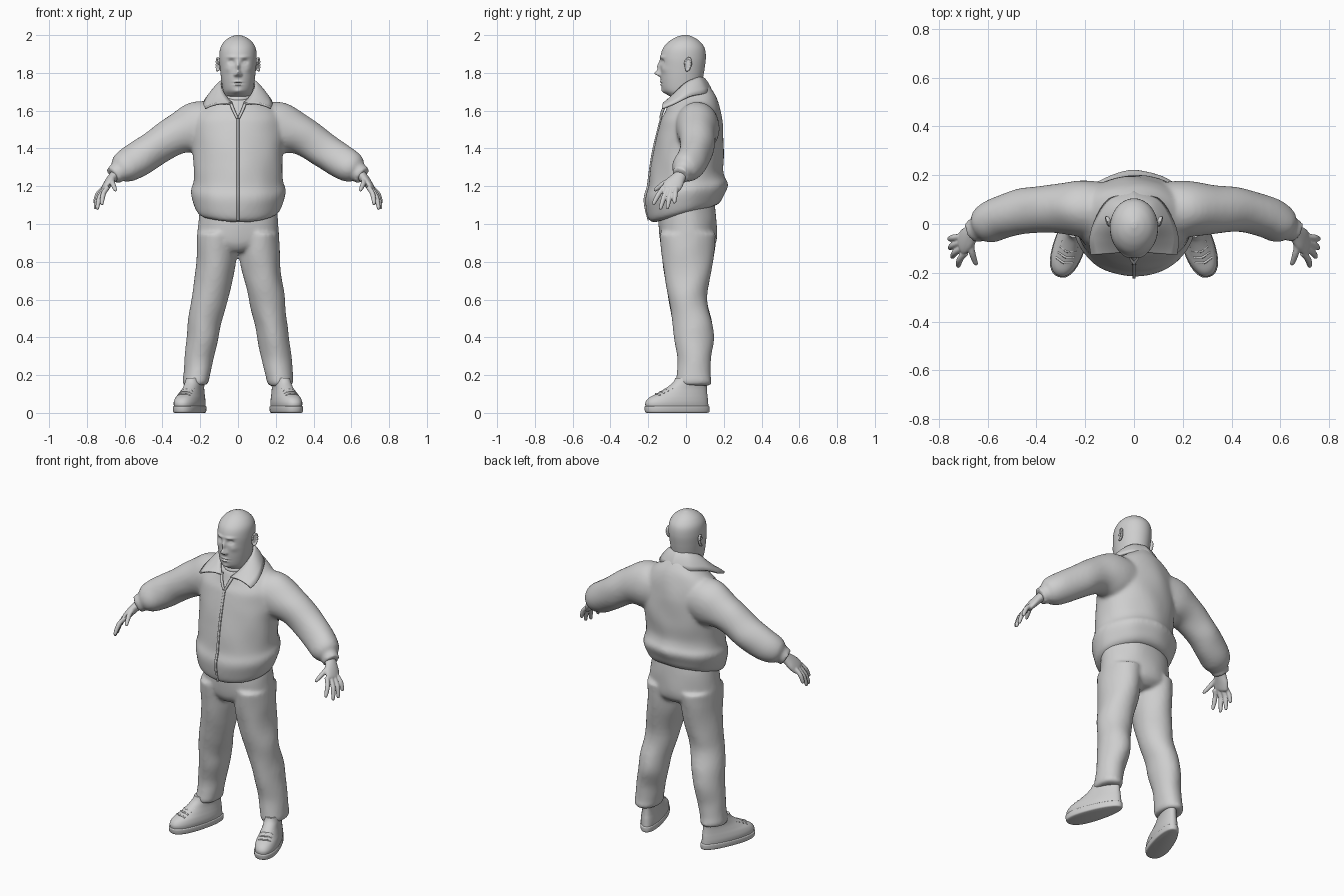
import bpy, bmesh, math
from mathutils import Vector, Matrix, noise

cube = bpy.data.objects.get("Cube")
if cube:
    bpy.data.objects.remove(cube, do_unlink=True)

grey = bpy.data.materials.new("plain_grey")
grey.use_nodes = True
tone = (.62, .62, .62, 1)
grey.diffuse_color = tone
grey.node_tree.nodes["Principled BSDF"].inputs["Base Color"].default_value = tone


def smooth_rows(rows, steps):
    """Spline through rows of numbers."""
    out, last = [], len(rows) - 1
    for i in range(last):
        quad = (rows[max(i - 1, 0)], rows[i], rows[i + 1], rows[min(i + 2, last)])
        for k in range(steps):
            t = k / steps
            out.append(tuple(
                b + .5 * t * (c - a + t * (2 * a - 5 * b + 4 * c - d + t * (3 * b - a - 3 * c + d)))
                for a, b, c, d in zip(*quad)))
    out.append(rows[-1])
    return out


def loft(bm, rows, sides=40, steps=5, along=False, power=1.0):
    """Skin oval rings (x, y, z, radius, depth), flat or square to their path."""
    rows = smooth_rows(rows, steps)
    centres = [Vector(r[:3]) for r in rows]
    rings, new = [], []
    for i, row in enumerate(rows):
        u, v = Vector((1, 0, 0)), Vector((0, 1, 0))
        if along:
            t = (centres[min(i + 1, len(rows) - 1)] - centres[max(i - 1, 0)]).normalized()
            v = (v - t * v.dot(t)).normalized()
            u = t.cross(v)
        ring = []
        for k in range(sides):
            angle = math.tau * k / sides
            c, s = [math.copysign(abs(f) ** power, f) for f in (math.cos(angle), math.sin(angle))]
            ring.append(bm.verts.new(centres[i] + u * row[3] * c + v * row[4] * s))
        rings.append(ring)
        new += ring
    for low, high in zip(rings, rings[1:]):
        for k in range(sides):
            n = (k + 1) % sides
            bm.faces.new((low[k], low[n], high[n], high[k]))
    bm.faces.new(rings[0][::-1])
    bm.faces.new(rings[-1])
    return new


def level(z, half, front, back, x=0):
    """Flat ring given by its height, half width, front and back."""
    return (x, (front + back) / 2, z, half, (back - front) / 2)


def flip(rows, side):
    return [(r[0] * side,) + tuple(r[1:]) for r in rows]


def folds(bm, amount):
    for v in bm.verts:
        v.co += noise.noise_vector(v.co * 7) * amount


def finish(name, bm, voxel=0, relax=0):
    bmesh.ops.recalc_face_normals(bm, faces=bm.faces)
    mesh = bpy.data.meshes.new(name)
    bm.to_mesh(mesh)
    bm.free()
    mesh.materials.append(grey)
    mesh.shade_smooth()
    if not voxel:
        mesh.set_sharp_from_angle(angle=math.radians(50))
    ob = bpy.data.objects.new(name, mesh)
    bpy.context.collection.objects.link(ob)
    if voxel:
        fuse = ob.modifiers.new("fuse", 'REMESH')
        fuse.mode, fuse.voxel_size, fuse.use_smooth_shade = 'VOXEL', voxel, True
        soft = ob.modifiers.new("soften", 'SMOOTH')
        soft.iterations = relax
    return ob


# Jacket: body and sleeves fused, hem dipping and neck falling to the front
def drape(z, y):
    low = min(max((1.3 - z) / .2, 0), 1) * .28
    high = min(max((z - 1.55) / .15, 0), 1) * .5
    return z + (low + high) * y


body = [(1.055, .195, -.165, .165), (1.075, .222, -.195, .19), (1.14, .245, -.213, .218),
        (1.18, .25, -.215, .22), (1.22, .238, -.2, .205), (1.28, .235, -.19, .195),
        (1.38, .24, -.173, .2), (1.48, .25, -.15, .197), (1.56, .24, -.13, .188),
        (1.62, .195, -.11, .168), (1.66, .14, -.1, .14), (1.7, .092, -.088, .105)]
bm = bmesh.new()
for v in loft(bm, [level(*r) for r in body], sides=64):
    v.co.z = drape(v.co.z, v.co.y)
sleeve = [(.1, .05, 1.52, .12, .12), (.22, .062, 1.507, .138, .115), (.33, .062, 1.47, .104, .1),
          (.45, .055, 1.395, .093, .093), (.54, .03, 1.335, .09, .087), (.595, .003, 1.302, .084, .08),
          (.622, -.011, 1.284, .07, .067), (.634, -.017, 1.276, .055, .052), (.662, -.031, 1.255, .052, .048)]
for side in (1, -1):
    loft(bm, flip(sleeve, side), along=True)
folds(bm, .007)
finish("jacket", bm, .011, 5)

# Zip and its pull
bm = bmesh.new()
loft(bm, [(0, f - .001, drape(z, f), .007, .007) for z, _, f, _ in body[1:-3]], sides=12, along=True, power=.6)
loft(bm, [(0, -.152, 1.45, .006, .007), (0, -.165, 1.41, .009, .005)], sides=10, along=True)
finish("zip", bm)

# Collar leaves, from the nape to the front points
leaf = [(0, .085, 1.775, 0, .135, 1.7), (.06, .06, 1.772, .1, .1, 1.69), (.088, 0, 1.745, .155, .02, 1.675),
        (.073, -.06, 1.69, .18, -.06, 1.638), (.03, -.112, 1.635, .175, -.125, 1.613)]
bm = bmesh.new()
strips = []
for row in smooth_rows(leaf, 8):
    inner, outer = Vector(row[:3]), Vector(row[3:])
    strip = []
    for k in range(6):
        t = k / 5
        rise = Vector((0, 0, .05 * t * (1 - t)))
        strip.append(bm.verts.new(inner.lerp(outer, t) + rise))
    strips.append(strip)
for a, b in zip(strips, strips[1:]):
    for k in range(5):
        bm.faces.new((a[k], b[k], b[k + 1], a[k + 1]))
collar = finish("collar", bm)
collar.modifiers.new("mirror", 'MIRROR')
thick = collar.modifiers.new("thickness", 'SOLIDIFY')
thick.thickness, thick.offset = .012, 0

# Open neck edges and shirt neckband
bm = bmesh.new()
for side in (1, -1):
    edge = [(.04, -.1, 1.645, .008, .008), (.025, -.122, 1.605, .008, .008), (.004, -.135, 1.56, .007, .007)]
    loft(bm, flip(edge, side), sides=12, along=True)
for v in loft(bm, [level(1.675, .08, -.08, .08), level(1.69, .084, -.086, .085), level(1.705, .078, -.078, .08)]):
    v.co.z += .35 * v.co.y
finish("neck_edges", bm)

# Trousers: hips and legs fused
bm = bmesh.new()
loft(bm, [level(.855, .1, -.11, .12), level(.9, .205, -.137, .157), level(1, .213, -.145, .16),
          level(1.13, .2, -.14, .15)], sides=56)
leg = [(.95, .105, -.14, .16, .11), (.8, .107, -.125, .145, .117), (.62, .098, -.095, .112, .148),
       (.47, .088, -.072, .138, .175), (.38, .083, -.06, .148, .188), (.28, .077, -.042, .13, .207),
       (.2, .072, -.046, .13, .219), (.165, .071, -.052, .137, .223), (.145, .063, -.045, .13, .223)]
for side in (1, -1):
    loft(bm, flip([level(*r) for r in leg], side))
folds(bm, .008)
finish("trousers", bm, .011, 5)

# Shoes: upper, sole and laces, toes turned out
sole = [(0, .054, -.168, .165), (.006, .062, -.178, .176), (.03, .064, -.182, .178), (.036, .06, -.178, .174)]
upper = [(.03, .06, -.176, .172), (.055, .062, -.177, .17), (.08, .058, -.158, .168), (.102, .052, -.115, .165),
         (.13, .046, -.065, .163), (.16, .045, -.025, .162), (.185, .042, -.01, .155)]


def shoe_part(name, side, fill):
    bm = bmesh.new()
    fill(bm)
    place = Matrix.Translation((.25, -.045, 0)) @ Matrix.Rotation(math.radians(19), 4, 'Z')
    for v in bm.verts:
        v.co.x *= 1 - .9 * v.co.y
        v.co = place @ v.co
        v.co.x *= side
    finish(name, bm)


def lace_rows(bm):
    for k in range(5):
        y, z = -.12 + .024 * k, .101 + .011 * k
        loft(bm, [(x, y + abs(x) / 3, z - 9 * x * x, .005, .005) for x in (-.032, -.016, 0, .016, .032)],
             sides=8, along=True)


for side, word in ((1, "left"), (-1, "right")):
    shoe_part(word + "_sole", side, lambda b: loft(b, [level(*r) for r in sole], power=.85))
    shoe_part(word + "_shoe", side, lambda b: loft(b, [level(*r) for r in upper], power=.9))
    shoe_part(word + "_laces", side, lace_rows)

# Hands: palm, four fingers and thumb fused
palm = [(.635, -.016, 1.275, .03, .034), (.66, -.036, 1.25, .026, .036), (.685, -.06, 1.218, .023, .048),
        (.705, -.082, 1.188, .018, .047), (.711, -.088, 1.178, .01, .035)]
fingers = [((.69, -.117, 1.195), (.72, -.175, 1.1)), ((.703, -.098, 1.188), (.745, -.137, 1.075)),
           ((.711, -.076, 1.185), (.755, -.1, 1.078)), ((.71, -.052, 1.19), (.757, -.062, 1.108)),
           ((.665, -.065, 1.24), (.645, -.168, 1.175))]
for side, word in ((1, "left"), (-1, "right")):
    bm = bmesh.new()
    loft(bm, flip(palm, side), along=True)
    for root, tip in fingers:
        root, tip = Vector(root), Vector(tip)
        rows = []
        for t, r in ((0, .014), (.35, .013), (.55, .0135), (.85, .011), (.97, .008), (1, .003)):
            bend = Vector((.035 * t * (1 - t), 0, .03 * t * (1 - t)))
            rows.append((*(root.lerp(tip, t) + bend), r, r))
        loft(bm, flip(rows, side), sides=16, along=True)
    finish(word + "_hand", bm, .004, 4)

# Head and neck, with the face pressed in and pulled out
skull = [(1.55, .08, -.085, .08), (1.63, .075, -.074, .08), (1.665, .072, -.07, .078), (1.685, .074, -.1, .08),
         (1.71, .08, -.124, .083), (1.76, .088, -.133, .088), (1.82, .095, -.136, .098), (1.88, .099, -.136, .105),
         (1.93, .094, -.122, .099), (1.965, .074, -.092, .075), (1.988, .044, -.055, .042), (2, .012, -.018, .01)]
features = {"bridge": (0, 1.832, .01, .025, .016), "nose": (0, 1.798, .013, .014, .03),
            "nostril": (.014, 1.79, .008, .008, .012), "socket": (.036, 1.858, .016, .012, -.015),
            "eyeball": (.036, 1.856, .01, .007, .007), "brow": (.033, 1.884, .024, .008, .007),
            "upper_lip": (0, 1.753, .022, .005, .007), "lower_lip": (0, 1.737, .018, .005, .007),
            "mouth": (0, 1.745, .026, .0035, -.005), "chin": (0, 1.702, .022, .013, .008),
            "cheek": (.055, 1.82, .018, .018, .005)}
bm = bmesh.new()
for v in loft(bm, [level(*r) for r in skull], sides=160, steps=12):
    x, y, z = v.co
    for cx, cz, wide, tall, pull in features.values():
        for centre in {cx, -cx}:
            if y < -.02:
                v.co.y -= pull * math.exp(-((x - centre) / wide) ** 2 - ((z - cz) / tall) ** 2)
finish("head", bm)

# Ears: hollow shell with a rolled rim
for side, word in ((1, "left"), (-1, "right")):
    bm = bmesh.new()
    place = Matrix.Translation((side * .102, .012, 1.845)) @ Matrix.Rotation(-.2, 4, 'X') @ \
        Matrix.Rotation(side * -.35, 4, 'Z')
    bmesh.ops.create_uvsphere(bm, u_segments=20, v_segments=14, radius=1,
                              matrix=place @ Matrix.Diagonal((.007, .02, .036, 1)))
    rim = []
    for k in range(13):
        a = math.radians(-110 + 25 * k)
        rim.append((*(place @ Vector((side * .007, .018 * math.cos(a), .034 * math.sin(a)))), .005, .005))
    for a, b in zip(rim, rim[1:]):
        mid = (Vector(a[:3]) + Vector(b[:3])) / 2
        bmesh.ops.create_uvsphere(bm, u_segments=8, v_segments=6, radius=.0065, matrix=Matrix.Translation(mid))
    finish(word + "_ear", bm, .003, 4)
